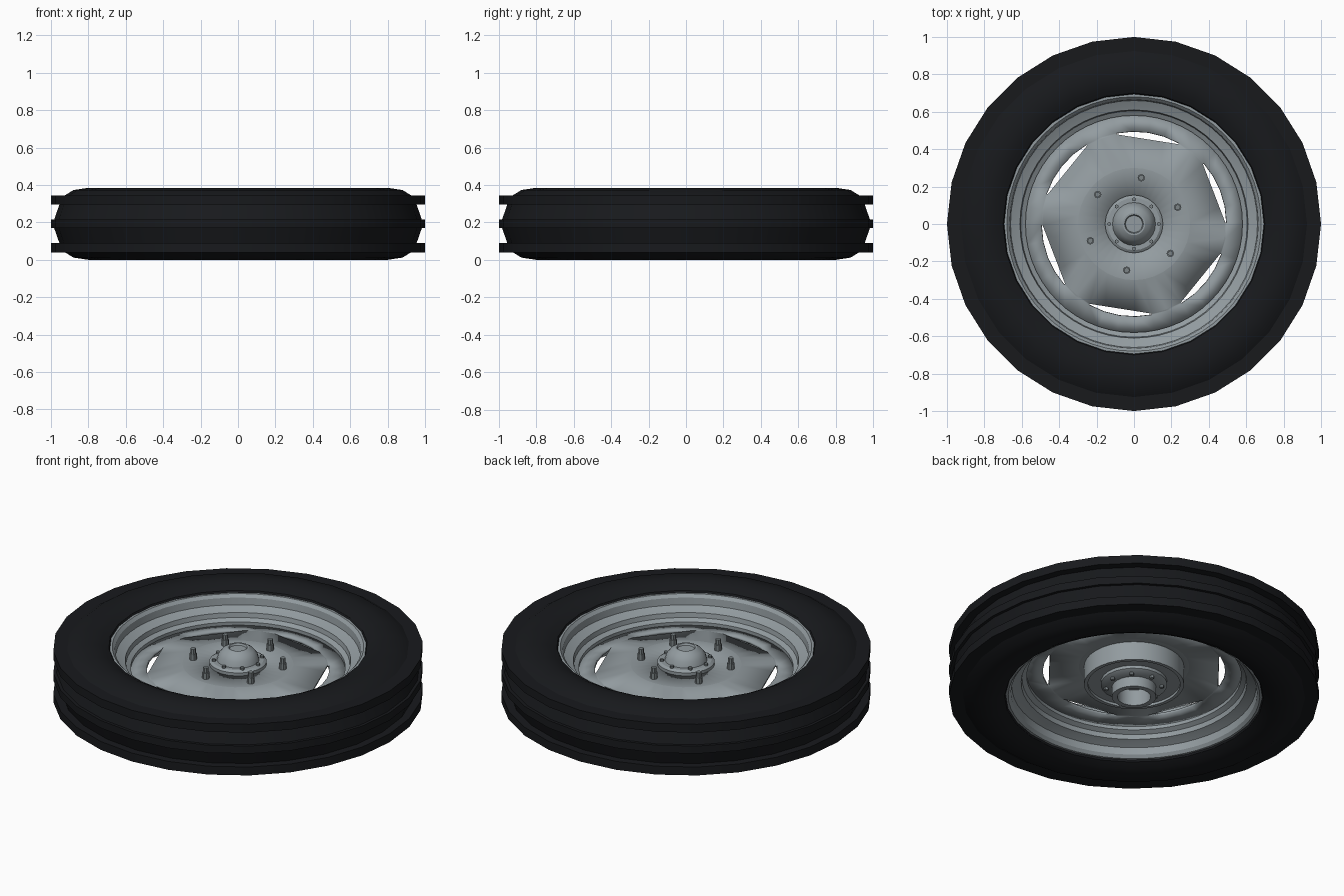
import bpy, bmesh
from math import sin, cos, pi, radians

if "Cube" in bpy.data.objects:
    bpy.data.objects.remove(bpy.data.objects["Cube"])

MID = 0.1925  # half height, used as mirror plane for profiles


def material(name, col):
    m = bpy.data.materials.new(name)
    m.diffuse_color = (*col, 1)
    m.use_nodes = True
    m.node_tree.nodes["Principled BSDF"].inputs["Base Color"].default_value = m.diffuse_color
    return m


RUBBER = material("rubber", (0.009, 0.010, 0.012))
METAL = material("metal", (0.29, 0.33, 0.35))
DARK_METAL = material("dark_metal", (0.20, 0.23, 0.24))


def finish(name, bm, mat, angle=30, fix_normals=True):
    if fix_normals:
        bmesh.ops.recalc_face_normals(bm, faces=bm.faces)
    me = bpy.data.meshes.new(name)
    bm.to_mesh(me)
    bm.free()
    me.materials.append(mat)
    ob = bpy.data.objects.new(name, me)
    bpy.context.collection.objects.link(ob)
    bpy.ops.object.select_all(action='DESELECT')
    ob.select_set(True)
    bpy.context.view_layer.objects.active = ob
    bpy.ops.object.shade_smooth_by_angle(angle=radians(angle))
    return ob


def lathe(name, profile, sides, mat, closed=True, angle=30):
    """Spin a list of (radius, z) points round the z axis."""
    bm = bmesh.new()
    rings = []
    for r, z in profile:
        if r < 1e-5:
            rings.append([bm.verts.new((0, 0, z))] * sides)
        else:
            rings.append([bm.verts.new((r * cos(2 * pi * i / sides), r * sin(2 * pi * i / sides), z))
                          for i in range(sides)])
    pairs = list(zip(rings, rings[1:]))
    if closed:
        pairs.append((rings[-1], rings[0]))
    for a, b in pairs:
        for i in range(sides):
            j = (i + 1) % sides
            vs = list(dict.fromkeys((a[i], a[j], b[j], b[i])))
            if len(vs) > 2:
                bm.faces.new(vs)
    return finish(name, bm, mat, angle)


def mirrored(half):
    """Extend an upper-half profile with its reflection below the mid plane."""
    return half + [(r, 2 * MID - z) for r, z in reversed(half)]


# Tyre with three tread ribs
tyre = mirrored([(0.685, 0.325), (0.70, 0.352), (0.74, 0.372), (0.80, 0.385), (0.88, 0.373),
                 (0.925, 0.345), (1.0, 0.345), (1.0, 0.295), (0.955, 0.295), (0.983, 0.215),
                 (1.0, 0.215)])
lathe("tyre", tyre, 28, RUBBER)

# Stepped rim with drop centre
rim_outer = mirrored([(0.70, 0.322), (0.695, 0.342), (0.68, 0.342), (0.665, 0.325), (0.66, 0.285),
                      (0.63, 0.27), (0.61, 0.262), (0.605, 0.235), (0.58, 0.22)])
rim_back = [(0.60, 0.17), (0.60, 0.215), (0.625, 0.25), (0.675, 0.275), (0.68, 0.318)]
lathe("rim", rim_outer + [(0.68, 0.067), (0.675, 0.11), (0.625, 0.135)] + rim_back, 56, METAL)

# Wheel disc with six crescent slots
bm = bmesh.new()
SEG, START = 36, 61
rings = [[] for _ in range(4)]
for i in range(SEG):
    a = radians(START + 10 * i)
    k = i % 6                       # 0..4 lie along a slot chord
    chord = 0.488 * cos(radians(20)) / cos(radians(10 * k - 20)) if k < 5 else 0.488
    for ring, (r, z) in zip(rings, [(0.12, 0.24), (0.30, 0.24), (chord, 0.212), (0.495, 0.21)]):
        ring.append(bm.verts.new((r * cos(a), r * sin(a), z)))
rings.append([bm.verts.new((0.585 * cos(radians(START + 10 * i)),
                            0.585 * sin(radians(START + 10 * i)), 0.20)) for i in range(SEG)])
for n, (a, b) in enumerate(zip(rings, rings[1:])):
    for i in range(SEG):
        if n == 2 and i % 6 < 4:
            continue
        j = (i + 1) % SEG
        bm.faces.new((a[i], b[i], b[j], a[j]))
disc = finish("wheel_disc", bm, METAL, 5, fix_normals=False)
solid = disc.modifiers.new("thickness", 'SOLIDIFY')
solid.thickness = 0.015
solid.offset = -1

# Brake drum behind the disc
lathe("brake_drum", [(0, 0.23), (0.27, 0.23), (0.27, 0.115), (0.25, 0.115), (0.25, 0.13), (0, 0.13)],
      36, METAL, closed=False)

# Inner hub flange and hollow axle tube
lathe("hub_flange", [(0.09, 0.13), (0.18, 0.13), (0.18, 0.112), (0.16, 0.10), (0.12, 0.095),
                     (0.12, 0.035), (0.09, 0.035), (0.09, 0.12)], 24, METAL)

# Outer hub cap
lathe("hub_cap", [(0.0, 0.235), (0.155, 0.235), (0.155, 0.258), (0.14, 0.268), (0.115, 0.268),
                  (0.105, 0.30), (0.085, 0.325), (0.06, 0.34), (0.05, 0.34), (0.045, 0.33),
                  (0.0, 0.33)], 24, METAL, closed=False)


def ring_of_bolts(name, count, ring_r, start, parts, sides, mat):
    """Circle of bolts; parts lists (radius, z low, z high) of each stacked cylinder."""
    bm = bmesh.new()
    for n in range(count):
        a = radians(start) + 2 * pi * n / count
        for r, lo, hi in parts:
            made = bmesh.ops.create_cone(bm, cap_ends=True, segments=sides, radius1=r, radius2=r,
                                         depth=hi - lo)
            bmesh.ops.translate(bm, verts=made["verts"],
                                vec=(ring_r * cos(a), ring_r * sin(a), (lo + hi) / 2))
    return finish(name, bm, mat)


# Wheel studs with nuts, and small hub bolts on both sides
ring_of_bolts("wheel_studs", 6, 0.25, 21, [(0.02, 0.235, 0.275), (0.015, 0.27, 0.305)], 8, DARK_METAL)
ring_of_bolts("hub_cap_bolts", 8, 0.132, 0, [(0.011, 0.26, 0.28)], 6, DARK_METAL)
ring_of_bolts("hub_flange_bolts", 8, 0.15, 0, [(0.012, 0.085, 0.11)], 6, DARK_METAL)
